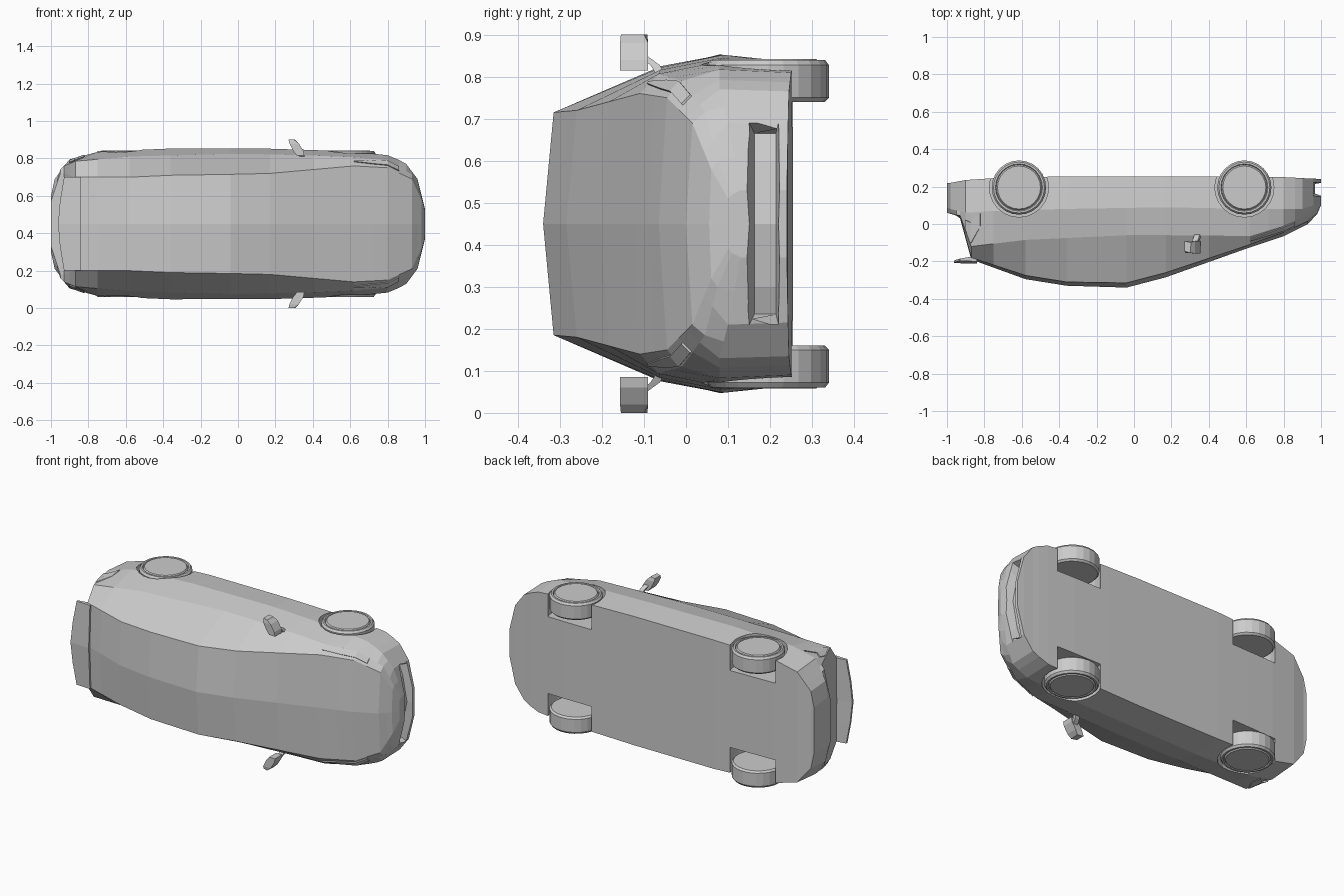
import bpy, bmesh, math
from mathutils import Vector

if "Cube" in bpy.data.objects:
    bpy.data.objects.remove(bpy.data.objects["Cube"])

MID = 0.45  # the car lies on its side: roof to -y, wheels to +y, width along z


def finish(name, bm, mirror=True, hidden=False):
    bmesh.ops.remove_doubles(bm, verts=bm.verts, dist=0.0005)
    bmesh.ops.recalc_face_normals(bm, faces=bm.faces)
    me = bpy.data.meshes.new(name)
    bm.to_mesh(me)
    bm.free()
    ob = bpy.data.objects.new(name, me)
    ob.location.z = MID
    bpy.context.collection.objects.link(ob)
    if mirror:
        m = ob.modifiers.new("mirror", 'MIRROR')
        m.use_axis = (False, False, True)
        m.merge_threshold = 0.0008
    if hidden:
        ob.hide_render = True
        ob.display_type = 'WIRE'
    return ob


def bridge(bm, rings):
    """Skin a list of equal closed rings and cap both ends."""
    vs = [[bm.verts.new(p) for p in r] for r in rings]
    n = len(vs[0])
    for a, b in zip(vs, vs[1:]):
        for i in range(n):
            j = (i + 1) % n
            bm.faces.new((a[i], a[j], b[j], b[i]))
    bm.faces.new(vs[0][::-1])
    bm.faces.new(vs[-1])


def sample(rail, x):
    for a, b in zip(rail, rail[1:]):
        if x <= b[0]:
            t = (x - a[0]) / (b[0] - a[0])
            return Vector((x, a[2] + (b[2] - a[2]) * t, a[1] + (b[1] - a[1]) * t))
    return Vector((x, rail[-1][2], rail[-1][1]))


# Body rails along the car: (x, half width, y)
crown = [(-1, 0, .06), (-.95, 0, .045), (-.93, 0, .03), (-.87, 0, -.19), (-.58, 0, -.295),
         (-.36, 0, -.33), (-.04, 0, -.34), (.17, 0, -.285), (.62, 0, -.125), (.8, 0, -.065),
         (.93, 0, 0), (.98, 0, .055), (1, 0, .1)]
roof = [(-1, .12, .06), (-.95, .27, .045), (-.93, .27, .04), (-.87, .25, -.18), (-.58, .25, -.275),
        (-.36, .26, -.31), (-.04, .265, -.315), (.17, .27, -.26), (.62, .31, -.11),
        (.8, .30, -.045), (.93, .24, .015), (.98, .13, .06), (1, .06, .1)]
belt = [(-1, .13, .07), (-.95, .29, .05), (-.93, .31, .045), (-.87, .335, -.12), (-.58, .36, -.085),
        (-.04, .375, -.06), (.3, .37, -.06), (.62, .357, -.065), (.8, .34, -.01),
        (.93, .265, .045), (.98, .15, .075), (1, .07, .11)]
waist = [(-1, .15, .09), (-.98, .24, .08), (-.9, .345, .06), (-.75, .385, .07), (-.4, .403, .08),
         (.2, .402, .09), (.6, .388, .08), (.82, .365, .08), (.9, .32, .08), (.96, .24, .1),
         (1, .08, .13)]
sill = [(-1, .14, .22), (-.98, .23, .22), (-.9, .33, .235), (-.75, .37, .245), (-.4, .385, .255),
        (.2, .385, .255), (.6, .375, .255), (.82, .358, .25), (.9, .315, .245), (.96, .235, .243),
        (1, .08, .24)]
floor = [(x, 0, y) for x, w, y in sill]
rails = [crown, roof, belt, waist, sill, floor]
stations = [-1, -.98, -.95, -.93, -.9, -.87, -.75, -.58, -.36, -.04, .17, .4, .62, .72,
            .8, .86, .9, .93, .96, .98, 1]

bm = bmesh.new()
vs = [[bm.verts.new(sample(r, x)) for r in rails] for x in stations]
for a, b in zip(vs, vs[1:]):
    for i in range(len(rails) - 1):
        bm.faces.new((a[i], a[i + 1], b[i + 1], b[i]))
bm.faces.new(vs[0])
bm.faces.new(vs[-1])
body = finish("car_body", bm)


def cylinder(bm, x, y, profile, n=24):
    """Turned shape about the width axis from (radius, width) points."""
    bridge(bm, [[(x + r * math.cos(math.tau * i / n), y + r * math.sin(math.tau * i / n), w)
                 for i in range(n)] for r, w in profile])


AXLES = [(-.615, .195), (.59, .195)]

# Wheel wells and grille opening cut from the body
bm = bmesh.new()
for x, y in AXLES:
    cylinder(bm, x, y, [(.158, .23), (.158, .5)])
wells = finish("wheel_well_cutter", bm, hidden=True)

bm = bmesh.new()
back = [(.915, -.215), (.94, -.15), (.968, 0), (.94, .15), (.915, .215)]
front = [(.985, -.255), (.985, -.2), (1.02, 0), (.985, .2), (.985, .255)]
rings = []
for (bx, bw), (fx, fw) in zip(back, front):
    rings.append([(bx, .163, bw), (fx, .143, fw), (fx + .1, .143, fw),
                  (fx + .1, .224, fw), (fx, .224, fw), (bx, .214, bw)])
bridge(bm, rings)
grille = finish("grille_cutter", bm, mirror=False, hidden=True)

for cutter in (wells, grille):
    m = body.modifiers.new("cut", 'BOOLEAN')
    m.operation = 'DIFFERENCE'
    m.solver = 'EXACT'
    m.object = cutter

# Wheels: tyre with a shallow dished rim
for label, (x, y) in zip(("rear", "front"), AXLES):
    bm = bmesh.new()
    cylinder(bm, x, y, [(.135, .29), (.145, .3), (.145, .378), (.136, .39), (.126, .39),
                        (.122, .383), (.115, .392)])
    finish(label + "_wheels", bm)

# Roof spoiler overhanging the tailgate
bm = bmesh.new()
rings = []
for w, x in ((-.25, -.93), (-.12, -.952), (0, -.962), (.12, -.952), (.25, -.93)):
    lift = .012 * (1 - abs(w) / .25)
    rings.append([(x, -.185 - lift, w), (x, -.197 - lift, w), (-.84, -.2 - lift, w),
                  (-.84, -.17, w)])
bridge(bm, rings)
finish("roof_spoiler", bm, mirror=False)

# Door mirrors: swept head on a short stalk
bm = bmesh.new()
bridge(bm, [[(a, -.145, w), (b, -.155, w), (b + .005, -.1, w), (a, -.092, w)] if w > .44 else
            [(a, -.155, w), (b, -.157, w), (b, -.09, w), (a, -.092, w)]
            for w, a, b in ((.365, .315, .355), (.39, .295, .35), (.43, .275, .325), (.45, .27, .3))])
bridge(bm, [[(x - .014, y - .01, w), (x + .014, y - .01, w), (x + .014, y + .012, w),
             (x - .014, y + .012, w)] for x, y, w in ((.345, -.06, .355), (.335, -.075, .378),
                                                    (.325, -.105, .4))])
finish("door_mirrors", bm)


# Thin lamp covers that follow the body skin between two rails
def lamp(name, upper, lower, spans, offset):
    bm = bmesh.new()
    rings = []
    for x, f0, f1 in spans:
        u, v = sample(upper, x), sample(lower, x)
        p, q = u.lerp(v, f0), u.lerp(v, f1)
        o = Vector(offset)
        rings.append([p - o, p + o, q + o, q - o])
    bridge(bm, rings)
    finish(name, bm)


lamp("headlamps", roof, belt, [(.62, .45, .55), (.72, .35, .8), (.8, .3, .9), (.86, .3, .95)],
     (.001, -.004, .004))
lamp("tail_lamps", belt, waist, [(-.9, .1, .6), (-.87, .1, .7), (-.82, .55, .95)],
     (-.003, 0, .005))
